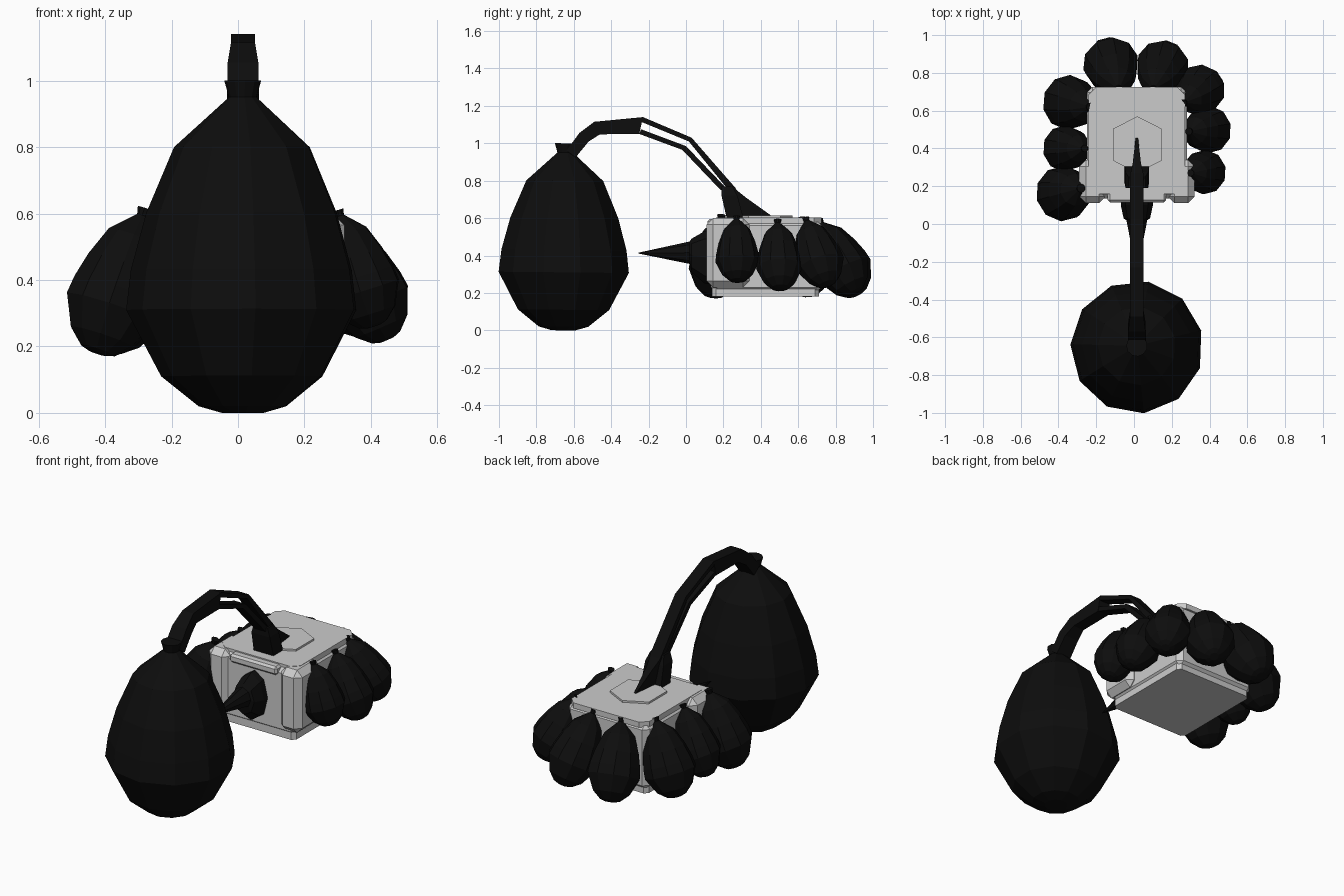
import bpy, bmesh, math
from mathutils import Vector

if "Cube" in bpy.data.objects:
    bpy.data.objects.remove(bpy.data.objects["Cube"])

black = bpy.data.materials.new("black")
black.diffuse_color = (0.004, 0.004, 0.004, 1)
black.use_nodes = True
black.node_tree.nodes["Principled BSDF"].inputs["Base Color"].default_value = black.diffuse_color


def make(name, bm, mat=None):
    bmesh.ops.recalc_face_normals(bm, faces=bm.faces[:])
    me = bpy.data.meshes.new(name)
    bm.to_mesh(me)
    bm.free()
    ob = bpy.data.objects.new(name, me)
    bpy.context.collection.objects.link(ob)
    if mat:
        me.materials.append(mat)
    return ob


def skin(name, rings, mat=None):
    """Bridge equal-sized rings of points and cap both ends."""
    bm = bmesh.new()
    vs = [[bm.verts.new(p) for p in r] for r in rings]
    n = len(vs[0])
    for a, b in zip(vs, vs[1:]):
        for i in range(n):
            j = (i + 1) % n
            bm.faces.new((a[i], a[j], b[j], b[i]))
    bm.faces.new(vs[0])
    bm.faces.new(vs[-1])
    return make(name, bm, mat)


def box(name, lo, hi, bevel=0.0, vertical_only=False):
    bm = bmesh.new()
    bmesh.ops.create_cube(bm, size=1)
    for v in bm.verts:
        v.co = [(a + b) / 2 + c * (b - a) for a, b, c in zip(lo, hi, v.co)]
    if bevel:
        edges = [e for e in bm.edges if not vertical_only
                 or abs(e.verts[0].co.z - e.verts[1].co.z) > 1e-4]
        bmesh.ops.bevel(bm, geom=edges, offset=bevel, segments=1, affect='EDGES')
    return make(name, bm)


# (fraction from top, fraction of max radius)
DROP = [(0, .16), (.05, .12), (.2, .59), (.4, .83), (.57, .96),
        (.69, 1), (.89, .7), (.98, .38), (1, .18)]


def sack(name, top, bottom, r, n=11):
    top, bottom = Vector(top), Vector(bottom)
    axis = bottom - top
    q = Vector((0, 0, -1)).rotation_difference(axis)
    rings = []
    for t, k in DROP:
        rings.append([top + axis * t + q @ Vector((r * k * math.cos(a), r * k * math.sin(a), 0))
                      for a in (2 * math.pi * i / n + .25 for i in range(n))])
    return skin(name, rings, black)


def beam(name, sections, cx=.015):
    """Rectangular beam lofted through (y, z) pairs with a half width."""
    rings = [[(cx - h, y0, z0), (cx + h, y0, z0), (cx + h, y1, z1), (cx - h, y1, z1)]
             for y0, z0, y1, z1, h in sections]
    return skin(name, rings, black)


# Grey body
box("body", (-.25, .135, .2), (.28, .725, .59), .03)
box("base_plate", (-.24, .14, .18), (.27, .71, .235), .02, True)
box("top_plate", (-.24, .16, .57), (.27, .725, .602), .04, True)
box("front_top_bar", (-.14, .115, .545), (.17, .19, .595), .012)
for side, x0, x1 in (("left", -.29, -.15), ("right", .18, .32)):
    box(side + "_front_pillar", (x0, .11, .23), (x1, .34, .6), .035)
hexagon = [(.145, .335), (.145, .505), (.018, .57), (-.11, .505), (-.11, .335), (.018, .27)]
skin("hex_plate", [[(x, y, z) for x, y in hexagon] for z in (.59, .613)])

# Front horn
horn = []
for y, rx, rz, zc in ((.15, .085, .145, .39), (.1, .085, .14, .39), (.03, .07, .09, .4),
                      (.02, .055, .06, .415), (-.255, .002, .002, .413)):
    horn.append([(.015 + rx * math.cos(i * math.pi / 4), y, zc + rz * math.sin(i * math.pi / 4))
                 for i in range(8)])
skin("horn", horn, black)

# Arm carrying the large sack
beam("arm_foot", [(.22, .59, .31, .59, .065), (.19, .72, .275, .72, .06),
                  (.19, .77, .25, .77, .045)])
beam("arm_fin", [(.24, .59, .24, .775, .04), (.32, .59, .32, .71, .022),
                 (.46, .59, .46, .61, .006)])
beam("upper_rod", [(.235, .74, .27, .755, .035), (.015, 1.01, .03, 1.03, .035),
                   (-.24, 1.115, -.23, 1.14, .035)])
beam("lower_rod", [(.185, .75, .22, .755, .035), (-.02, .965, 0, .985, .035),
                   (-.25, 1.05, -.24, 1.075, .035)])
beam("arm_end", [(-.25, 1.05, -.23, 1.14, .036), (-.46, 1.048, -.49, 1.115, .036),
                 (-.52, 1.01, -.57, 1.055, .046), (-.59, .925, -.64, .96, .048)])

# Large hanging sack
sack("large_sack", (.015, -.645, 1.0), (.015, -.655, 0), .352, 11)

# Small sacks: centre x, y, radius, attachment x, y, top z, bottom z
sacks = [(-.125, .855, .148, -.08, .71, .59, .19), (.155, .845, .14, .1, .71, .59, .2),
         (.36, .72, .13, .26, .64, .6, .24), (.4, .5, .125, .29, .49, .59, .22),
         (.375, .275, .118, .30, .27, .61, .26), (-.35, .645, .145, -.23, .62, .6, .19),
         (-.37, .4, .122, -.26, .4, .6, .22), (-.38, .16, .147, -.28, .19, .615, .18)]
for i, (cx, cy, r, tx, ty, zt, zb) in enumerate(sacks):
    sack("small_sack_%d" % (i + 1), (tx, ty, zt),
         (tx + (cx - tx) / .69, ty + (cy - ty) / .69, zb), r, 10)
